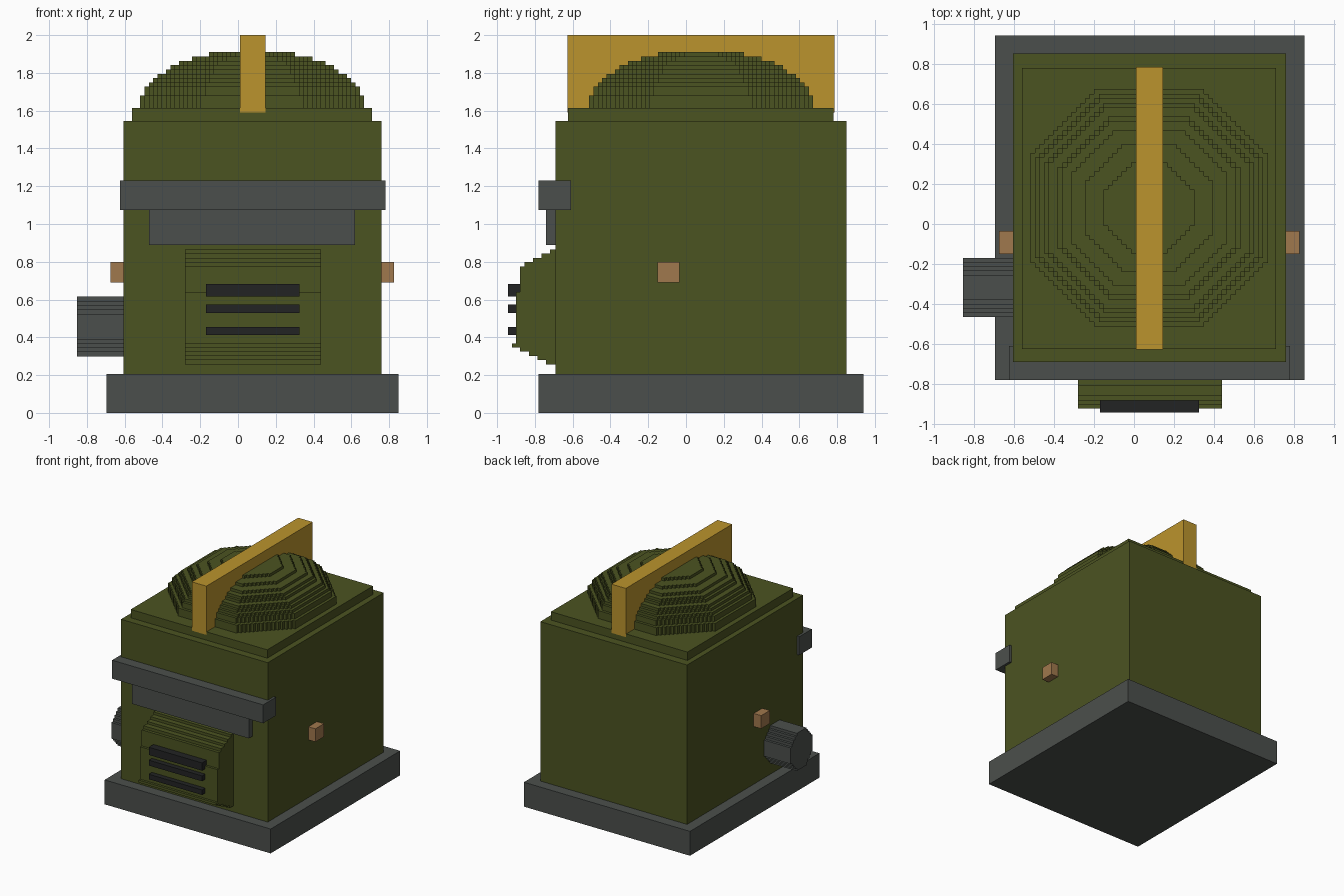
import bpy, bmesh, math
from mathutils import Vector

cube = bpy.data.objects.get("Cube")
if cube:
    bpy.data.objects.remove(cube, do_unlink=True)


def material(name, rgb):
    """Flat material from display (sRGB) values."""
    lin = [((c / 255 + 0.055) / 1.055) ** 2.4 for c in rgb] + [1]
    m = bpy.data.materials.new(name)
    m.use_nodes = True
    m.diffuse_color = lin
    m.node_tree.nodes["Principled BSDF"].inputs["Base Color"].default_value = lin
    return m


olive = material("olive", (75, 83, 33))
grey = material("iron grey", (75, 79, 76))
gold = material("gold", (187, 148, 45))
black = material("black", (34, 35, 36))
copper = material("copper", (160, 120, 77))


def finish(name, bm, mat):
    bmesh.ops.recalc_face_normals(bm, faces=bm.faces)
    me = bpy.data.meshes.new(name)
    bm.to_mesh(me)
    bm.free()
    me.materials.append(mat)
    ob = bpy.data.objects.new(name, me)
    bpy.context.collection.objects.link(ob)
    return ob


def prism(bm, points, offset):
    """Extrude a closed outline by an offset vector."""
    face = bm.faces.new([bm.verts.new(p) for p in points])
    ext = bmesh.ops.extrude_face_region(bm, geom=[face], use_keep_orig=True)
    moved = [v for v in ext["geom"] if isinstance(v, bmesh.types.BMVert)]
    bmesh.ops.translate(bm, verts=moved, vec=Vector(offset))


def box(name, x, y, z, mat):
    bm = bmesh.new()
    outline = [(x[0], y[0], z[0]), (x[1], y[0], z[0]),
               (x[1], y[1], z[0]), (x[0], y[1], z[0])]
    prism(bm, outline, (0, 0, z[1] - z[0]))
    return finish(name, bm, mat)


def stepped_octagon(n, flat):
    """Outline of an octagon whose diagonals are unit stairs."""
    stair = [(n, flat)]
    for k in range(1, n - flat + 1):
        stair += [(n - k, flat + k - 1), (n - k, flat + k)]
    points = []
    for _ in range(4):
        points += stair
        stair = [(-b, a) for a, b in stair]
    return points


# Main boxes
box("base", (-0.695, 0.85), (-0.78, 0.94), (0, 0.205), grey)
box("body", (-0.605, 0.76), (-0.69, 0.85), (0.205, 1.545), olive)
box("roof_slab", (-0.56, 0.71), (-0.625, 0.78), (1.545, 1.615), olive)
box("handle", (0.01, 0.145), (-0.627, 0.785), (1.59, 2.0), gold)
box("front_band", (-0.625, 0.78), (-0.78, -0.61), (1.075, 1.23), grey)
box("front_lip", (-0.47, 0.62), (-0.74, -0.68), (0.89, 1.075), grey)

# Side pegs
for name, x in (("left_peg", (0.75, 0.825)), ("right_peg", (-0.675, -0.6))):
    box(name, x, (-0.15, -0.035), (0.69, 0.8), copper)

# Stepped dome following an elliptical cap
step, layers, floor = 0.0228, 13, 1.613
bm = bmesh.new()
for i in range(layers):
    t = (i + 0.5) / (layers + 0.6)
    n = round(26 * math.sqrt(1 - t * t))
    outline = [(0.075 + a * step, 0.08 + b * step, floor + i * step)
               for a, b in stepped_octagon(n, round(n * 0.45))]
    prism(bm, outline, (0, 0, step))
finish("dome", bm, olive)

# Bulging front door with a stepped profile: (front y, top z) per step
steps = [(-0.74, 0.28), (-0.785, 0.302), (-0.83, 0.325), (-0.88, 0.347),
         (-0.92, 0.368), (-0.9, 0.64), (-0.88, 0.775), (-0.855, 0.8),
         (-0.81, 0.82), (-0.765, 0.843), (-0.72, 0.865)]
bottom = 0.255
profile = [(-0.28, -0.68, bottom)]
for y, top in steps:
    profile += [(-0.28, y, bottom), (-0.28, y, top)]
    bottom = top
profile.append((-0.28, -0.68, bottom))
bm = bmesh.new()
prism(bm, profile, (0.72, 0, 0))
finish("door", bm, olive)

# Door bars
for i, z in enumerate([(0.617, 0.682), (0.528, 0.573), (0.413, 0.455)]):
    box(f"door_bar_{i + 1}", (-0.17, 0.325), (-0.942, -0.87), z, black)

# Octagonal side pipe
bm = bmesh.new()
prism(bm, [(-0.853, -0.317 + a * 0.021, 0.457 + b * 0.0226)
           for a, b in stepped_octagon(7, 3)], (0.26, 0, 0))
finish("side_pipe", bm, grey)
